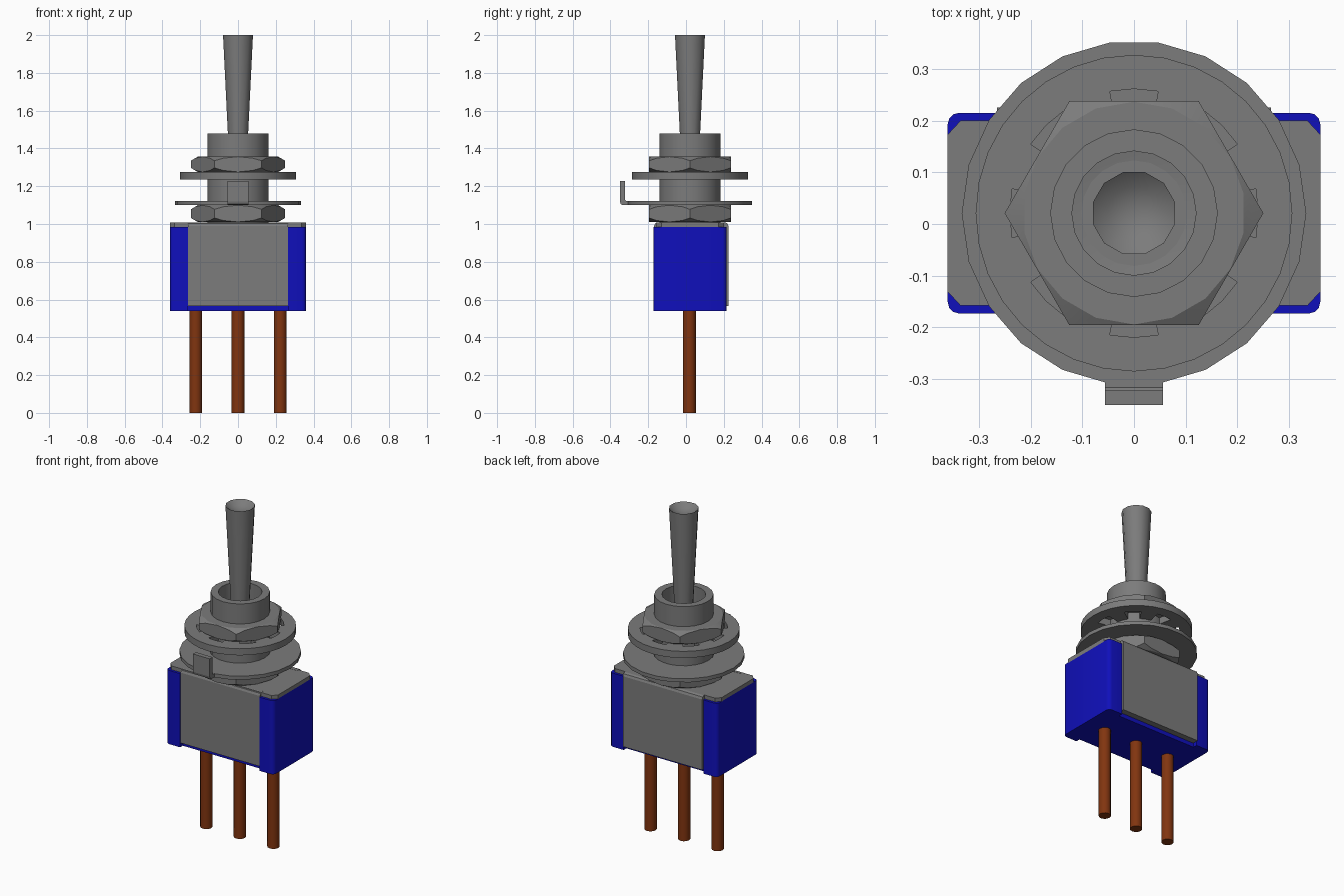
import bpy, bmesh, math
from mathutils import Vector

if "Cube" in bpy.data.objects:
    bpy.data.objects.remove(bpy.data.objects["Cube"])

AXIS_Y = 0.021  # centre line of the bushing, nuts and washers


def material(name, rgb):
    m = bpy.data.materials.new(name)
    m.use_nodes = True
    m.diffuse_color = (*rgb, 1)
    m.node_tree.nodes["Principled BSDF"].inputs["Base Color"].default_value = (*rgb, 1)
    return m


METAL = material("grey metal", (0.2, 0.2, 0.2))
BLUE = material("blue plastic", (0.005, 0.005, 0.5))
COPPER = material("copper brown", (0.22, 0.035, 0.005))


def finish(name, bm, mat, loc=(0, 0, 0), angle=None):
    bmesh.ops.recalc_face_normals(bm, faces=bm.faces)
    mesh = bpy.data.meshes.new(name)
    bm.to_mesh(mesh)
    bm.free()
    ob = bpy.data.objects.new(name, mesh)
    ob.location = loc
    mesh.materials.append(mat)
    bpy.context.collection.objects.link(ob)
    if angle:
        bpy.ops.object.select_all(action='DESELECT')
        ob.select_set(True)
        bpy.context.view_layer.objects.active = ob
        bpy.ops.object.shade_smooth_by_angle(angle=math.radians(angle))
    return ob


def extrude(bm, faces, vec):
    geo = bmesh.ops.extrude_face_region(bm, geom=faces)["geom"]
    bmesh.ops.translate(bm, vec=vec, verts=[g for g in geo if isinstance(g, bmesh.types.BMVert)])


def prism(name, outline, z0, z1, mat, loc=(0, 0, 0), angle=None):
    bm = bmesh.new()
    face = bm.faces.new([bm.verts.new((x, y, z0)) for x, y in outline])
    extrude(bm, [face], (0, 0, z1 - z0))
    return finish(name, bm, mat, loc, angle)


def lathe(name, profile, sides, mat, loc, phase=0.0, angle=35, closed=False):
    """Revolve (radius, z) points; open profiles that reach radius 0 close themselves."""
    bm = bmesh.new()
    rings = []
    for r, z in profile:
        if r == 0:
            rings.append([bm.verts.new((0, 0, z))] * sides)
        else:
            rings.append([bm.verts.new((r * math.cos(a), r * math.sin(a), z))
                          for a in (2 * math.pi * (i + phase) / sides for i in range(sides))])
    pairs = list(zip(rings, rings[1:])) + ([(rings[-1], rings[0])] if closed else [])
    for lo, hi in pairs:
        for i in range(sides):
            j = (i + 1) % sides
            bm.faces.new(list(dict.fromkeys((lo[i], lo[j], hi[j], hi[i]))))
    return finish(name, bm, mat, loc, angle)


def mirror_xy(quarter, cy):
    """Full outline from the +x +y quarter, listed counter-clockwise, about y = cy."""
    q = quarter
    pts = q + [(-x, y) for x, y in q[::-1]]
    pts += [(-x, -y) for x, y in q] + [(x, -y) for x, y in q[::-1]]
    return [(x, y + cy) for x, y in pts]


# Plastic case with rounded corners and a shallow channel front and back
corner = [(0.36 - 0.022 + 0.022 * math.cos(a), 0.194 - 0.022 + 0.022 * math.sin(a))
          for a in (math.radians(d) for d in (0, 30, 60, 90))]
prism("case", mirror_xy(corner + [(0.266, 0.194), (0.266, 0.168)], 0.021),
      0.54, 0.985, BLUE, angle=35)

# Metal frame: chamfered cover and two side plates with a bent upper edge
prism("cover_plate", mirror_xy([(0.36, 0.152), (0.335, 0.179), ], AXIS_Y), 0.982, 1.008, METAL)
for name, y_in, y_out in (("front_plate", -0.14, -0.169), ("back_plate", 0.185, 0.225)):
    s = 1 if y_out > y_in else -1
    section = [(y_in, 0.565), (y_out, 0.565), (y_out, 0.99),
               (y_out - s * 0.006, 1.003), (y_out - s * 0.018, 1.009), (y_in, 1.009)]
    bm = bmesh.new()
    face = bm.faces.new([bm.verts.new((-0.265, y, z)) for y, z in section])
    extrude(bm, [face], (0.53, 0, 0))
    finish(name, bm, METAL)

# Three round terminals
for name, x in (("right_pin", -0.224), ("middle_pin", 0), ("left_pin", 0.224)):
    lathe(name, [(0, 0), (0.034, 0), (0.034, 0.56), (0, 0.56)], 12, COPPER, (x, 0.018, 0))

# Hollow threaded bushing
lathe("bushing", [(0, 1.0), (0.162, 1.0), (0.162, 1.478), (0.12, 1.478), (0.12, 1.36), (0, 1.34)],
      20, METAL, (0, AXIS_Y, 0))

# Tapered lever with a dished tip
lathe("lever", [(0, 1.33), (0.048, 1.33), (0.082, 2.0), (0.052, 1.975), (0, 1.962)],
      12, METAL, (0, AXIS_Y, 0), phase=0.5)


# Hexagon nuts, corners chamfered on both ends by planes tangent to a cone
def nut(name, z0, z1):
    bm = bmesh.new()
    bmesh.ops.create_cone(bm, cap_ends=True, segments=6, radius1=0.25, radius2=0.25, depth=z1 - z0)
    vs = [v.co for v in bm.verts]
    turn = -math.atan2(vs[0].y, vs[0].x)
    for v in bm.verts:
        x, y = v.co.x, v.co.y
        v.co.x = x * math.cos(turn) - y * math.sin(turn)
        v.co.y = x * math.sin(turn) + y * math.cos(turn)
    h = (z1 - z0) / 2
    for end in (-1, 1):
        for i in range(18):
            a = 2 * math.pi * i / 18
            d = Vector((math.cos(a), math.sin(a), 0))
            cut = bmesh.ops.bisect_plane(bm, geom=bm.verts[:] + bm.edges[:] + bm.faces[:], dist=1e-5,
                                         plane_co=d * 0.212 + Vector((0, 0, end * h)),
                                         plane_no=d + Vector((0, 0, end * 1.7)), clear_outer=True)
            edges = [e for e in cut["geom_cut"] if isinstance(e, bmesh.types.BMEdge)]
            if len(edges) > 2:
                bmesh.ops.holes_fill(bm, edges=[e for e in bm.edges if e.is_boundary])
    finish(name, bm, METAL, (0, AXIS_Y, (z0 + z1) / 2), 20)


nut("lower_nut", 1.01, 1.1)
nut("upper_nut", 1.275, 1.357)

# Locating washer with an upturned tab
lathe("locating_washer", [(0.165, 1.1), (0.333, 1.1), (0.333, 1.122), (0.165, 1.122)],
      22, METAL, (0, AXIS_Y, 0), closed=True)
bm = bmesh.new()
tab = [(-0.29, 1.1), (-0.335, 1.1), (-0.346, 1.106), (-0.35, 1.12), (-0.35, 1.228),
       (-0.322, 1.228), (-0.322, 1.128), (-0.316, 1.122), (-0.29, 1.122)]
face = bm.faces.new([bm.verts.new((-0.056, y, z)) for y, z in tab])
extrude(bm, [face], (0.112, 0, 0))
finish("washer_tab", bm, METAL)

# Toothed washer: eight slots open the inner edge between the teeth
bm = bmesh.new()
N = 32
rings = [[bm.verts.new((r * math.cos(2 * math.pi * i / N), r * math.sin(2 * math.pi * i / N), 1.235))
          for i in range(N)] for r in (0.163, 0.24, 0.306)]
for i in range(N):
    j = (i + 1) % N
    bm.faces.new((rings[1][i], rings[1][j], rings[2][j], rings[2][i]))
    if i % 4 in (1, 2):
        bm.faces.new((rings[0][i], rings[0][j], rings[1][j], rings[1][i]))
bmesh.ops.delete(bm, geom=[v for v in bm.verts if not v.link_faces], context='VERTS')
extrude(bm, bm.faces[:], (0, 0, 0.04))
finish("toothed_washer", bm, METAL, (0, AXIS_Y, 0), 35)
